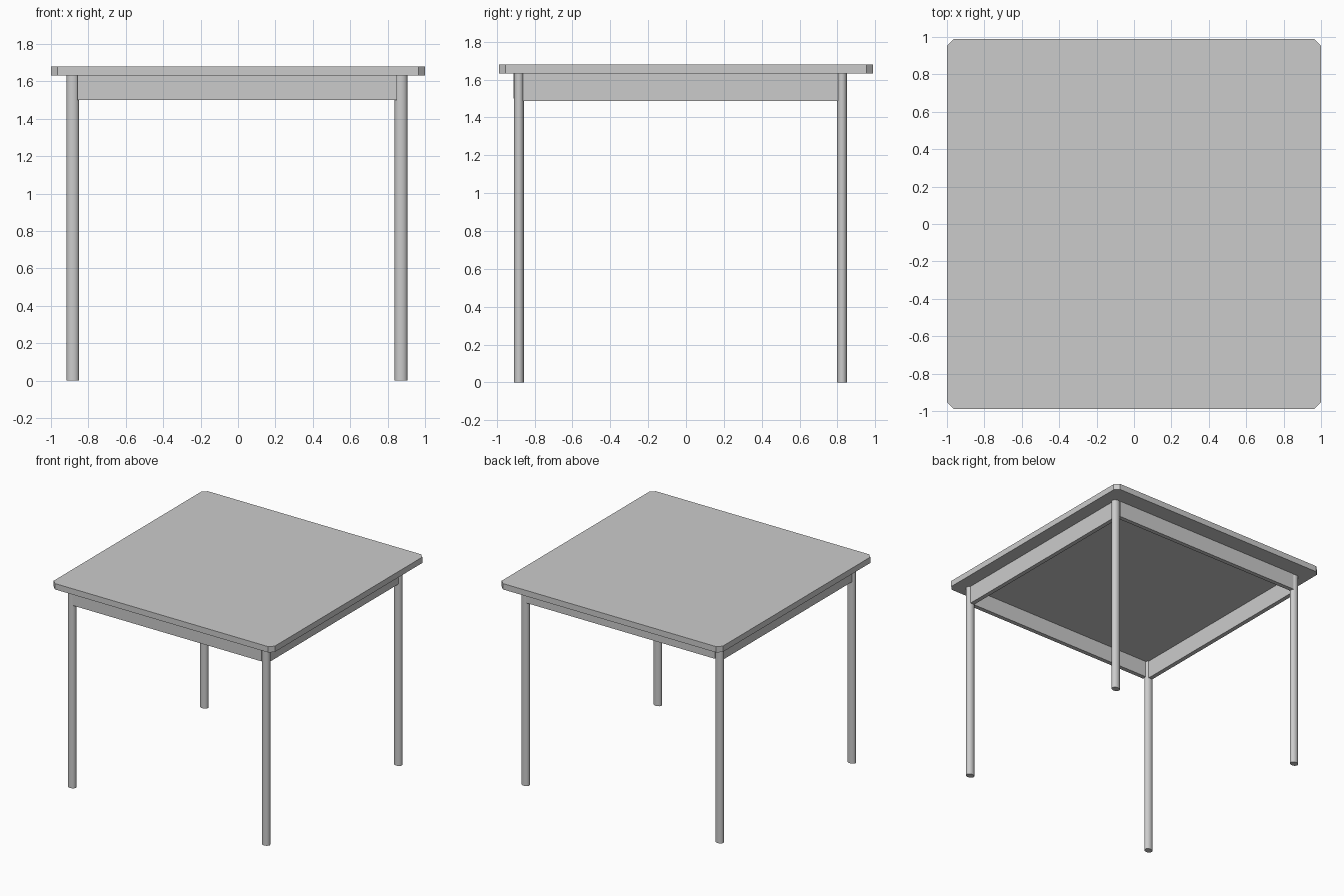
import bpy, bmesh
from mathutils import Matrix

cube = bpy.data.objects.get("Cube")
if cube:
    bpy.data.objects.remove(cube, do_unlink=True)

grey = bpy.data.materials.new("plain grey")
grey.use_nodes = True
grey.diffuse_color = (0.6, 0.6, 0.6, 1)
grey.node_tree.nodes["Principled BSDF"].inputs["Base Color"].default_value = (0.6, 0.6, 0.6, 1)


def add_object(name, bm):
    mesh = bpy.data.meshes.new(name)
    bm.to_mesh(mesh)
    bm.free()
    mesh.materials.append(grey)
    obj = bpy.data.objects.new(name, mesh)
    bpy.context.collection.objects.link(obj)
    return obj


def box(name, low, high, corner=0):
    """Box between two corners, with optional cut vertical edges."""
    bm = bmesh.new()
    bmesh.ops.create_cube(bm, size=1)
    for v in bm.verts:
        v.co = [h if c > 0 else l for c, l, h in zip(v.co, low, high)]
    if corner:
        upright = [e for e in bm.edges
                   if abs(e.verts[0].co.z - e.verts[1].co.z) > 0.01]
        bmesh.ops.bevel(bm, geom=upright, offset=corner, segments=1, affect='EDGES')
    return add_object(name, bm)


def leg(name, x, y, top):
    """Slender oval post."""
    bm = bmesh.new()
    bmesh.ops.create_cone(bm, cap_ends=True, segments=16, radius1=1, radius2=1, depth=1)
    bmesh.ops.transform(bm, verts=bm.verts,
                        matrix=Matrix.Translation((x, y, top / 2))
                        @ Matrix.Diagonal((0.034, 0.027, top, 1)))
    obj = add_object(name, bm)
    bpy.ops.object.select_all(action='DESELECT')
    obj.select_set(True)
    bpy.context.view_layer.objects.active = obj
    bpy.ops.object.shade_smooth_by_angle(angle=0.7)


UNDER, TOP = 1.632, 1.68
LEG_X = {"right": -0.883, "left": 0.872}
LEG_Y = {"front": -0.883, "back": 0.825}
THICK = 0.035

# Table top with clipped corners
box("table_top", (-1, -0.988, UNDER), (1, 0.988, TOP), corner=0.035)

# Four legs
for side, x in LEG_X.items():
    for end, y in LEG_Y.items():
        leg(f"{end}_{side}_leg", x, y, UNDER)

# Front and back rails
for end, y in {"front": -0.912, "back": 0.852 - THICK}.items():
    box(f"{end}_rail", (-0.857, y, 1.5), (0.85, y + THICK, UNDER))

# Side rails, slightly deeper
for side, x in LEG_X.items():
    box(f"{side}_rail", (x - THICK / 2, LEG_Y["front"], 1.487),
        (x + THICK / 2, LEG_Y["back"], UNDER))
